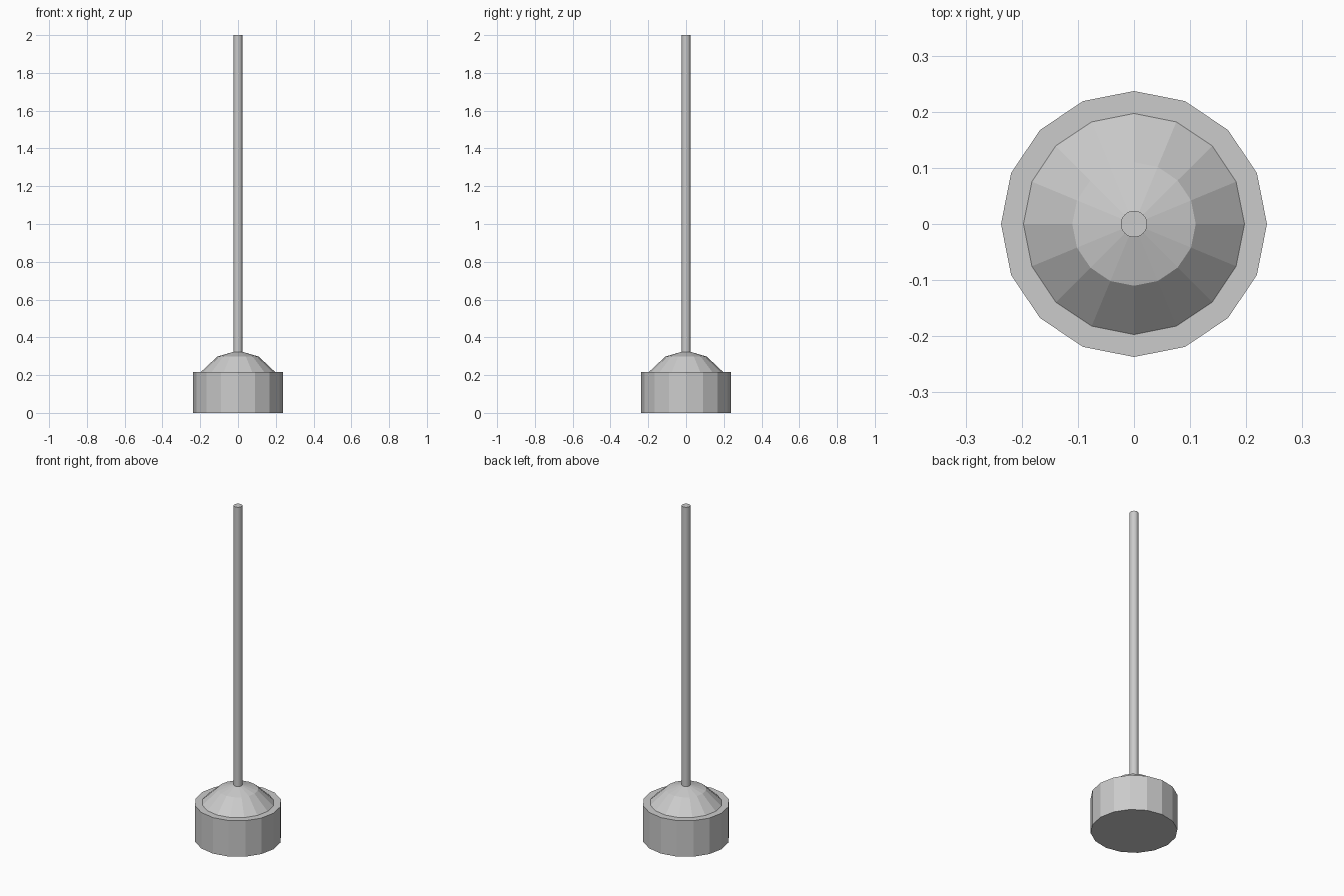
import bpy
import bmesh
from math import cos, sin, pi

if "Cube" in bpy.data.objects:
    bpy.data.objects.remove(bpy.data.objects["Cube"])


def lathe(name, profile, sides):
    """Revolve (radius, z) points about the z axis; radius 0 makes a pole."""
    bm = bmesh.new()
    rings = []
    for r, z in profile:
        n = sides if r > 0 else 1
        rings.append([bm.verts.new((r * cos(2 * pi * i / sides),
                                    r * sin(2 * pi * i / sides), z)) for i in range(n)])
    for a, b in zip(rings, rings[1:]):
        for i in range(sides):
            j = (i + 1) % sides
            if len(b) == 1:
                bm.faces.new((a[i], a[j], b[0]))
            else:
                bm.faces.new((a[i], a[j], b[j], b[i]))
    # Flat caps on open ends
    bm.faces.new(rings[0][::-1])
    if len(rings[-1]) > 1:
        bm.faces.new(rings[-1])
    bmesh.ops.recalc_face_normals(bm, faces=bm.faces)
    mesh = bpy.data.meshes.new(name)
    bm.to_mesh(mesh)
    bm.free()
    obj = bpy.data.objects.new(name, mesh)
    bpy.context.collection.objects.link(obj)
    return obj


# Heavy sixteen-sided base drum
lathe("base_drum", [(0.237, 0), (0.237, 0.216)], 16)

# Faceted dome rising from the drum
lathe("base_dome", [(0.197, 0.21), (0.197, 0.216), (0.11, 0.298), (0, 0.33)], 16)

# Tall slim pole
lathe("pole", [(0.0235, 0.25), (0.0235, 2.0)], 32)
